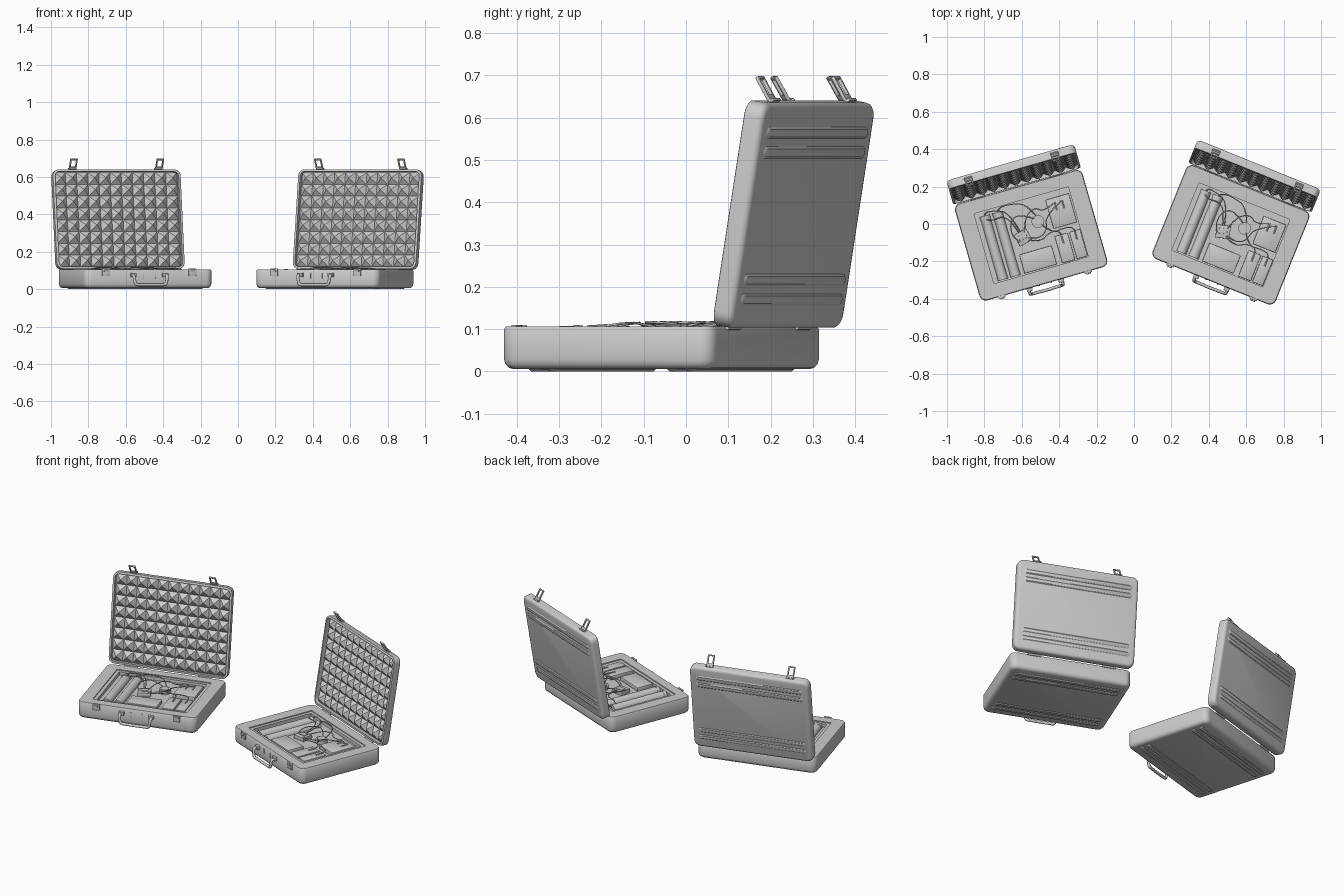
import bpy, bmesh, math
from mathutils import Matrix, Vector

if "Cube" in bpy.data.objects:
    bpy.data.objects.remove(bpy.data.objects["Cube"])

W, D, TILT = 0.355, 0.27, math.radians(80.6)   # half width, half depth, lid angle
T = Matrix.Translation
RX = lambda a: Matrix.Rotation(a, 4, 'X')


def finish(bm, name, mat, smooth=True):
    bmesh.ops.recalc_face_normals(bm, faces=bm.faces)
    me = bpy.data.meshes.new(name)
    bm.to_mesh(me)
    bm.free()
    if smooth:
        me.polygons.foreach_set("use_smooth", [True] * len(me.polygons))
        me.set_sharp_from_angle(angle=math.radians(35))
    ob = bpy.data.objects.new(name, me)
    ob.matrix_world = mat
    bpy.context.scene.collection.objects.link(ob)
    return ob


def loft(name, mat, rings, seg=6):
    """Stack rounded rectangles (half x, half y, corner radius, z) into a shell."""
    bm = bmesh.new()
    loops = []
    for hx, hy, r, z in rings:
        loop = []
        for k, (sx, sy) in enumerate(((1, 1), (-1, 1), (-1, -1), (1, -1))):
            for i in range(seg + 1):
                a = math.pi / 2 * (k + i / seg)
                loop.append(bm.verts.new((sx * (hx - r) + r * math.cos(a),
                                          sy * (hy - r) + r * math.sin(a), z)))
        loops.append(loop)
    for a, b in zip(loops, loops[1:]):
        for i in range(len(a)):
            j = (i + 1) % len(a)
            bm.faces.new((a[i], a[j], b[j], b[i]))
    bm.faces.new(loops[0][::-1])
    bm.faces.new(loops[-1])
    return finish(bm, name, mat)


def boxes(name, mat, items, bevel=0.002):
    """Bevelled boxes given as (centre, size)."""
    bm = bmesh.new()
    for c, s in items:
        bmesh.ops.create_cube(bm, size=1, matrix=T(c) @ Matrix.Diagonal((*s, 1)))
    bmesh.ops.bevel(bm, geom=bm.edges[:], offset=bevel, segments=2, affect='EDGES', profile=0.5)
    return finish(bm, name, mat)


def rods(name, mat, items, seg=20):
    """Cylinders given as (start, end, radius)."""
    bm = bmesh.new()
    for a, b, r in items:
        a, b = Vector(a), Vector(b)
        m = T((a + b) / 2) @ (b - a).to_track_quat('Z', 'Y').to_matrix().to_4x4()
        bmesh.ops.create_cone(bm, cap_ends=True, segments=seg, radius1=r, radius2=r,
                              depth=(b - a).length, matrix=m)
    return finish(bm, name, mat)


def tube(name, mat, paths, r, kind='NURBS'):
    cu = bpy.data.curves.new(name, 'CURVE')
    cu.dimensions, cu.bevel_depth, cu.bevel_resolution, cu.use_fill_caps = '3D', r, 2, True
    for pts in paths:
        sp = cu.splines.new(kind)
        sp.points.add(len(pts) - 1)
        for p, co in zip(sp.points, pts):
            p.co = (*co, 1)
        sp.order_u, sp.use_endpoint_u, sp.resolution_u = 3, True, 6
    ob = bpy.data.objects.new(name, cu)
    ob.matrix_world = mat
    bpy.context.scene.collection.objects.link(ob)


def pyramid_foam(name, mat, hx, hy, nx, ny, z0, z1):
    bm = bmesh.new()
    dx, dy = 2 * hx / nx, 2 * hy / ny
    g = [[bm.verts.new((-hx + i * dx, -hy + j * dy, z0)) for j in range(ny + 1)]
         for i in range(nx + 1)]
    for i in range(nx):
        for j in range(ny):
            tip = bm.verts.new((-hx + (i + .5) * dx, -hy + (j + .5) * dy, z1))
            q = (g[i][j], g[i + 1][j], g[i + 1][j + 1], g[i][j + 1])
            for k in range(4):
                bm.faces.new((q[k], q[(k + 1) % 4], tip))
    return finish(bm, name, mat, smooth=False)


def ribs(name, mat, z):
    for i, y in enumerate((-0.2, -0.153, 0.153, 0.2)):
        loft(f"{name}_{i}", mat @ T((0, y, 0)),
             [(0.312, 0.009, 0.008, z), (0.318, 0.014, 0.013, z + 0.004),
              (0.318, 0.014, 0.013, z + 0.012)], seg=4)


def build_case(tag, M):
    # lower shell with stepped tray
    loft(tag + "_base", M, [
        (W - .022, D - .022, .02, .005), (W - .011, D - .011, .028, .008),
        (W - .003, D - .003, .034, .016), (W, D, .036, .027), (W, D, .036, .1),
        (W - .004, D - .004, .032, .106), (.282, .212, .006, .106), (.282, .212, .006, .1),
        (.262, .194, .004, .1), (.262, .194, .004, .08)])
    ribs(tag + "_base_rib", M, 0)
    # lid shell, opening along its local +z
    L = M @ T((0, D + .0875 / 2 + .001, .11 + .53 / 2)) @ RX(TILT)
    loft(tag + "_lid", L, [
        (W - .016, D - .016, .022, -.05), (W - .008, D - .008, .03, -.048),
        (W - .002, D - .002, .034, -.042), (W, D, .036, -.034), (W, D, .036, -.002),
        (W - .003, D - .003, .033, 0), (W - .012, D - .012, .024, 0),
        (W - .012, D - .012, .024, -.026)])
    ribs(tag + "_lid_rib", L, -.054)
    pyramid_foam(tag + "_lid_foam", L, W - .014, D - .014, 11, 8, -.025, .003)
    # hinges
    rods(tag + "_hinges", M, [((x - .04, D + .002, .104), (x + .04, D + .002, .104), .006)
                              for x in (-.22, .22)], 12)
    # latches and catches
    for i, x in enumerate((-.24, .24)):
        boxes(f"{tag}_latch_{i}", M @ T((x, .382, .636)) @ RX(math.radians(30)), [
            ((-.0165, 0, .036), (.008, .009, .068)), ((.0165, 0, .036), (.008, .009, .068)),
            ((0, 0, .066), (.041, .009, .008)), ((0, 0, .012), (.041, .009, .016)),
            ((0, .004, .002), (.044, .018, .008))])
        boxes(f"{tag}_catch_{i}", M @ T((x, -D, .09)), [
            ((0, -.002, 0), (.042, .012, .04)), ((0, -.009, .008), (.026, .012, .012))])
    # carrying handle with mounts and dial plates
    boxes(tag + "_handle_mounts", M, [((s * .088, -D - .006, .076), (.03, .022, .022)) for s in (-1, 1)]
          + [((s * .033, -D, .072), (.008, .008, .03)) for s in (-1, 1)])
    tube(tag + "_handle", M, [[(-.093, -.276, .076), (-.093, -.3, .076), (-.09, -.303, .05),
                               (-.084, -.303, .024), (-.06, -.303, .024), (0, -.305, .024),
                               (.06, -.303, .024), (.084, -.303, .024), (.09, -.303, .05),
                               (.093, -.3, .076), (.093, -.276, .076)]], .0085)
    # two long cylinders with end caps
    rods(tag + "_canisters", M, [((x, -.185, .079), (x, .165, .079), .027) for x in (-.21, -.14)]
         + [((x, y, .079), (x, y + .018, .079), .0285) for x in (-.21, -.14) for y in (-.187, .15)], 24)
    # rectangular packs
    boxes(tag + "_packs", M, [
        ((0, -.135, .091), (.18, .105, .024)), ((.155, -.115, .091), (.072, .15, .026)),
        ((.23, -.115, .091), (.06, .15, .026)), ((.19, .08, .092), (.13, .16, .026))], .003)
    rods(tag + "_pack_plugs", M, [((x, y, .105), (x, y + .045, .108), .004)
                                  for x, y in ((.155, -.09), (.23, -.09), (.17, .09), (.21, .09))], 10)
    # control unit and round timer
    boxes(tag + "_control_unit", M @ T((-.045, .0, 0)) @ Matrix.Rotation(.25, 4, 'Z'), [
        ((0, 0, .09), (.075, .07, .024)), ((0, .004, .104), (.045, .03, .006))])
    rods(tag + "_timer", M, [((.055, .06, .08), (.055, .06, .101), .034),
                             ((.055, .06, .1), (.055, .06, .105), .024)], 24)
    # wires
    tube(tag + "_wires", M, [
        [(-.21, .165, .09), (-.21, .185, .108), (-.15, .18, .115), (-.08, .15, .112), (-.05, .03, .102)],
        [(-.14, .165, .09), (-.13, .19, .108), (-.06, .19, .114), (.02, .17, .114), (.055, .09, .1)],
        [(-.21, .15, .104), (-.19, .13, .116), (-.12, .14, .116), (-.08, .1, .114), (-.06, .03, .1)],
        [(-.03, .02, .1), (-.01, .1, .115), (.06, .14, .117), (.1, .1, .114), (.17, .135, .108)],
        [(-.02, -.01, .1), (.03, -.03, .115), (.09, .0, .117), (.1, .08, .113), (.21, .135, .108)],
        [(-.02, -.02, .1), (.04, -.05, .114), (.1, -.01, .115), (.155, -.02, .112), (.155, -.045, .108)],
        [(.07, .04, .1), (.11, -.02, .115), (.18, -.01, .114), (.23, -.02, .112), (.23, -.045, .108)],
        [(-.07, -.02, .1), (-.1, .02, .114), (-.09, .1, .115), (-.03, .13, .114), (.04, .08, .102)],
    ], .0028)


build_case("left_case", T((-.55, -.06, 0)) @ Matrix.Rotation(math.radians(16), 4, 'Z'))
build_case("right_case", T((.518, -.058, 0)) @ Matrix.Rotation(math.radians(-22), 4, 'Z'))
